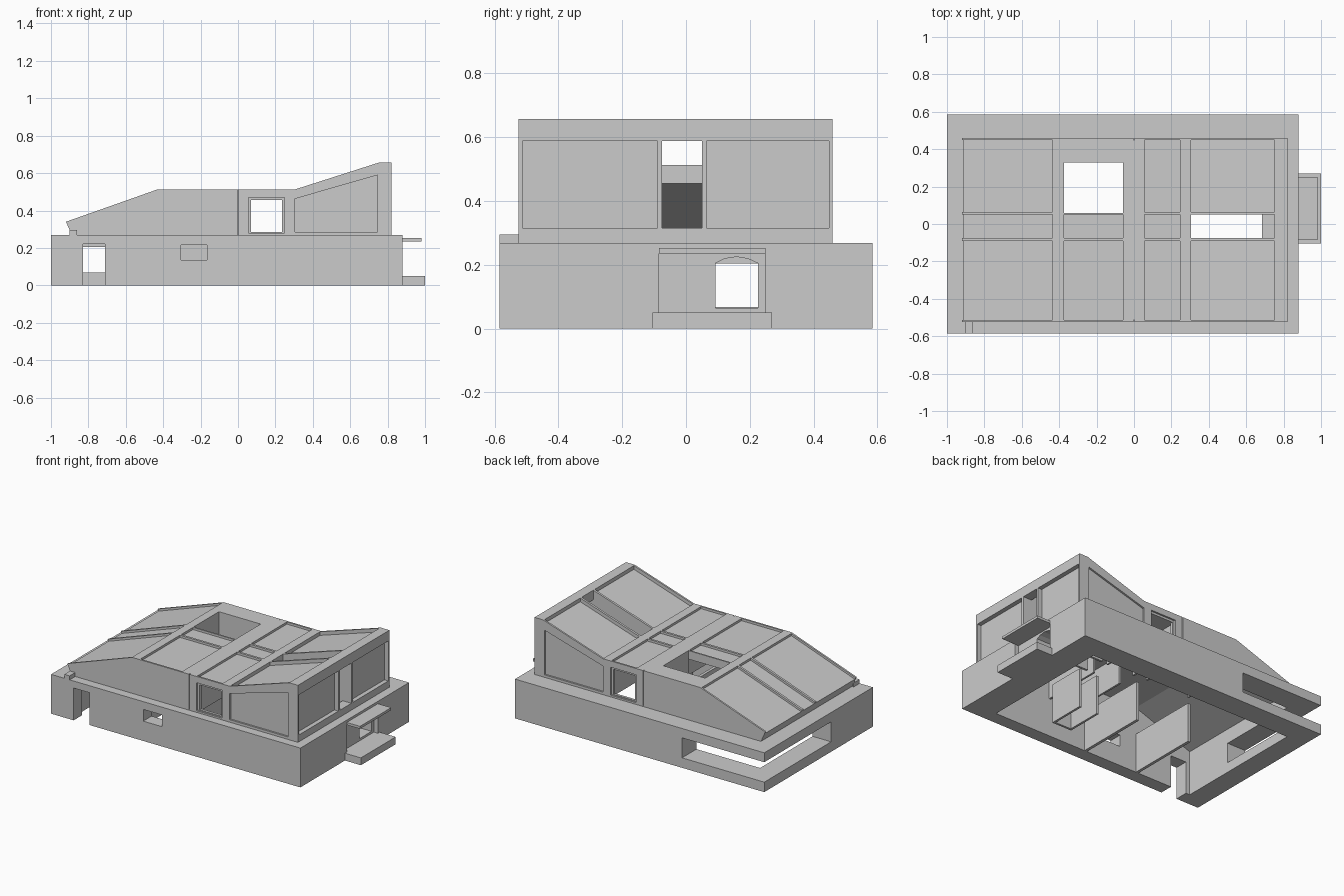
import bpy, bmesh

if "Cube" in bpy.data.objects:
    bpy.data.objects.remove(bpy.data.objects["Cube"])

def prism(name, prof, y0, y1):
    """Extrude an x-z profile from y0 to y1."""
    bm = bmesh.new()
    f = bm.faces.new([bm.verts.new((x, y0, z)) for x, z in prof])
    ext = bmesh.ops.extrude_face_region(bm, geom=[f])
    vs = [g for g in ext["geom"] if isinstance(g, bmesh.types.BMVert)]
    bmesh.ops.translate(bm, verts=vs, vec=(0, y1 - y0, 0))
    bmesh.ops.recalc_face_normals(bm, faces=bm.faces)
    me = bpy.data.meshes.new(name)
    bm.to_mesh(me)
    bm.free()
    ob = bpy.data.objects.new(name, me)
    bpy.context.collection.objects.link(ob)
    return ob

def box(name, x0, x1, y0, y1, z0, z1):
    return prism(name, [(x0, z0), (x1, z0), (x1, z1), (x0, z1)], y0, y1)

def cut(target, cutters):
    """Subtract each cutter, then remove it."""
    for c in cutters:
        m = target.modifiers.new("cut", 'BOOLEAN')
        m.operation, m.solver, m.object = 'DIFFERENCE', 'EXACT', c
    dg = bpy.context.evaluated_depsgraph_get()
    me = bpy.data.meshes.new_from_object(target.evaluated_get(dg))
    target.modifiers.clear()
    target.data = me
    for c in cutters:
        bpy.data.objects.remove(c)

ROOF = [(-0.92, 0.34), (-0.43, 0.513), (0.305, 0.513), (0.755, 0.657), (0.82, 0.657)]

def roof_z(x):
    for (xa, za), (xb, zb) in zip(ROOF, ROOF[1:]):
        if x <= xb:
            return za + (zb - za) * (x - xa) / (xb - xa)
    return ROOF[-1][1]

# Ground storey: thick walls around an open cavity
base = box("ground_storey", -1, 0.88, -0.585, 0.585, 0, 0.268)
arch = [(0.093, -0.01), (0.225, -0.01), (0.225, 0.205), (0.195, 0.219),
        (0.158, 0.225), (0.12, 0.219), (0.093, 0.205)]
arch_cut = prism("arch_cut", arch, -0.95, -0.6)
# turn the arch profile so it runs along x
for v in arch_cut.data.vertices:
    x, y, z = v.co
    v.co = (-y, x, max(z, 0.065))
bm = bmesh.new()
bm.from_mesh(arch_cut.data)
bmesh.ops.recalc_face_normals(bm, faces=bm.faces)
bm.to_mesh(arch_cut.data)
bm.free()
cut(base, [
    box("cavity", -0.86, 0.685, -0.495, 0.43, -0.1, 0.4),
    box("front_door", -0.83, -0.71, -0.7, -0.4, -0.1, 0.22),
    box("front_window", -0.305, -0.165, -0.7, -0.4, 0.135, 0.215),
    box("back_slot", -1.1, -0.38, 0.4, 0.7, 0.068, 0.204),
    box("left_slot", -1.1, -0.8, -0.135, 0.7, 0.068, 0.204),
    box("porch_recess", 0.85, 0.95, -0.085, 0.25, 0.05, 0.235),
    arch_cut,
])

# Porch and small terrace block
box("porch_step", 0.875, 1.0, -0.105, 0.27, 0, 0.05)
box("porch_canopy", 0.85, 0.98, -0.085, 0.25, 0.235, 0.252)
box("terrace_block", -0.9, -0.86, -0.585, -0.52, 0.265, 0.295)

# Upper storey shell
shell = prism("upper_storey", ROOF + [(0.82, 0.262), (-0.885, 0.262)], -0.525, 0.46)
inner = [(-0.86, 0.2), (0.755, 0.2), (0.755, 0.595), (0.31, 0.455),
         (-0.43, 0.455), (-0.86, 0.303)]
cutters = [prism("inside", inner, -0.495, 0.43)]

# Sunken roof panels between the ribs
cols = [(-0.905, -0.435), (-0.375, -0.06), (0.055, 0.245), (0.305, 0.752)]
rows = [(-0.513, -0.09), (-0.075, 0.05), (0.065, 0.448)]
for i, (xa, xb) in enumerate(cols):
    d = 0.025 if i == 3 else 0.015
    # the lowest panels stop short of the rib ends
    x_cut = -0.95 if i == 0 else xa
    for j, (ya, yb) in enumerate(rows):
        if (i, j) == (1, 2):
            continue
        prof = [(x_cut, roof_z(x_cut) - d), (xb, roof_z(xb) - d),
                (xb, roof_z(xb) + 0.1), (x_cut, roof_z(x_cut) + 0.1)]
        cutters.append(prism("panel", prof, ya, yb))

# Courtyard and corridor roof openings, side windows, right-hand openings
cutters += [
    box("court", -0.375, -0.06, 0.06, 0.33, 0.3, 0.8),
    box("corridor_slot", 0.305, 0.752, -0.075, 0.05, 0.3, 0.8),
    box("side_windows", 0.07, 0.235, -0.7, 0.7, 0.285, 0.455),
]
for ya, yb in rows:
    cutters.append(box("right_opening", 0.753, 0.9, ya, yb, 0.315, 0.588))

# Shallow recesses on both long walls
for ya, yb in ((-0.6, -0.513), (0.448, 0.6)):
    cutters += [
        prism("wall_recess", [(0.305, 0.285), (0.745, 0.285), (0.745, 0.589), (0.305, 0.463)], ya, yb),
        box("window_frame", 0.055, 0.248, ya, yb, 0.28, 0.47),
        box("wall_joint", -0.003, 0.003, ya, yb, 0.272, 0.6),
    ]
cut(shell, cutters)

# Set-back glazing of the right end
for ya, yb in (rows[0], rows[2]):
    box("right_glazing", 0.775, 0.79, ya - 0.003, yb + 0.003, 0.31, 0.592)

# Corridor side walls under the open roof slot
for ya, yb in ((-0.09, -0.075), (0.05, 0.065)):
    prism("corridor_wall", [(0.305, 0.262), (0.757, 0.262), (0.757, 0.605), (0.305, 0.465)], ya, yb)

# Side walls of the windowed room, with a gap at the corridor
for x in (0.042, 0.248):
    for ya, yb in ((-0.5, -0.075), (0.05, 0.435)):
        box("room_side_wall", x, x + 0.013, ya, yb, 0.262, 0.47)

# Courtyard walls
box("court_left_wall", -0.388, -0.375, 0.06, 0.34, 0.262, 0.48)
box("court_right_wall", -0.06, -0.047, 0.06, 0.34, 0.262, 0.48)
box("court_back_wall", -0.388, -0.047, 0.33, 0.343, 0.262, 0.48)

# Ground storey partitions
box("partition_left", -0.45, -0.43, -0.5, 0.0, 0, 0.268)
box("partition_middle", -0.04, -0.02, -0.5, 0.0, 0, 0.268)
for x in (0.2, 0.335):
    box("stair_side_wall", x, x + 0.015, -0.36, -0.1, 0, 0.268)
box("stair_front_wall", 0.2, 0.35, -0.36, -0.345, 0, 0.268)
